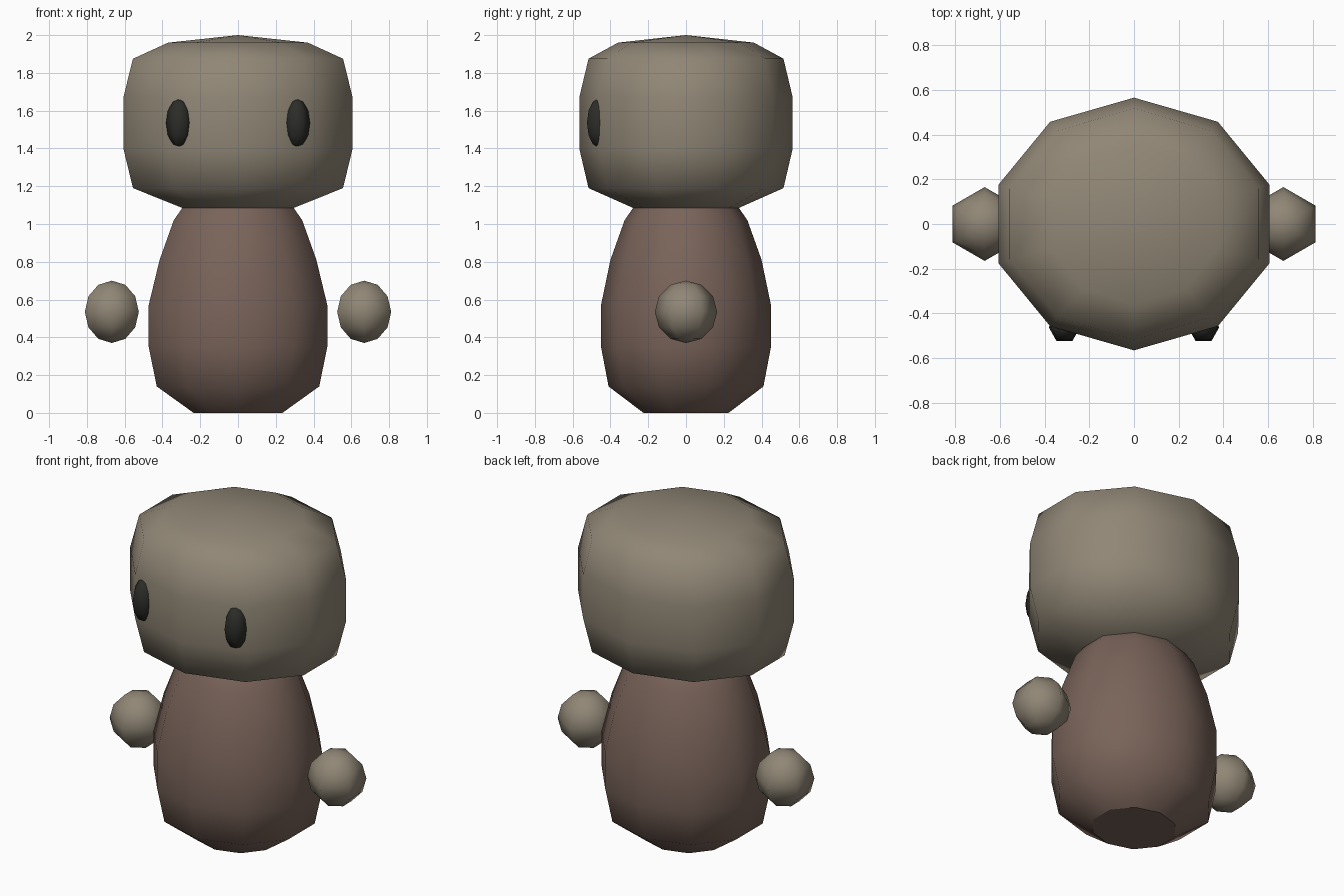
import bpy, bmesh
from math import cos, sin, pi, tau
from mathutils import Matrix

if "Cube" in bpy.data.objects:
    bpy.data.objects.remove(bpy.data.objects["Cube"])

SIDES = 10


def material(name, rgb):
    m = bpy.data.materials.new(name)
    m.diffuse_color = (*rgb, 1)
    m.use_nodes = True
    m.node_tree.nodes["Principled BSDF"].inputs["Base Color"].default_value = m.diffuse_color
    return m


def add_object(name, bm, mat):
    bmesh.ops.recalc_face_normals(bm, faces=bm.faces[:])
    me = bpy.data.meshes.new(name)
    bm.to_mesh(me)
    bm.free()
    me.materials.append(mat)
    ob = bpy.data.objects.new(name, me)
    bpy.context.collection.objects.link(ob)
    return ob


def oval_lathe(name, rings, mat, base=False, apex=None):
    """Ten-sided oval rings (x half-width, y half-depth, z) skinned together."""
    bm = bmesh.new()
    loops = []
    for hx, hy, z in rings:
        rx = hx / cos(pi / SIDES)
        loops.append([bm.verts.new((rx * sin(tau * i / SIDES),
                                    hy * cos(tau * i / SIDES), z))
                      for i in range(SIDES)])
    for a, b in zip(loops, loops[1:]):
        for i in range(SIDES):
            j = (i + 1) % SIDES
            bm.faces.new((a[i], a[j], b[j], b[i]))
    if apex is not None:
        tip = bm.verts.new((0, 0, apex))
        for i in range(SIDES):
            bm.faces.new((loops[-1][i], loops[-1][(i + 1) % SIDES], tip))
    for f in bm.faces:
        f.smooth = True
    if base:
        cap = bm.faces.new(loops[0])
        cap.smooth = False
        for e in cap.edges:
            e.smooth = False
    return add_object(name, bm, mat)


def ball(name, centre, radii, mat, turn=0):
    """Six-sided ellipsoid."""
    bm = bmesh.new()
    bmesh.ops.create_uvsphere(
        bm, u_segments=6, v_segments=6, radius=1,
        matrix=Matrix.Translation(centre) @ Matrix.Diagonal((*radii, 1))
        @ Matrix.Rotation(turn, 4, 'Z'))
    for f in bm.faces:
        f.smooth = True
    return add_object(name, bm, mat)


skin = material("skin", (0.28, 0.24, 0.18))
cloth = material("cloth", (0.19, 0.125, 0.10))
dark = material("dark", (0.025, 0.025, 0.022))

# egg-shaped body with a flat base, meeting the head at the neck ring
neck = (0.295, 0.28, 1.085)
oval_lathe("body", [(0.235, 0.225, 0.0), (0.43, 0.41, 0.14), (0.473, 0.45, 0.35),
                    (0.473, 0.45, 0.57), (0.415, 0.40, 0.81),
                    (0.34, 0.325, 1.02), neck], cloth, base=True)

# wide boxy head with a shallow pointed crown
oval_lathe("head", [neck, (0.556, 0.516, 1.19), (0.607, 0.565, 1.40),
                    (0.607, 0.565, 1.67), (0.556, 0.516, 1.875),
                    (0.37, 0.36, 1.96)], skin, apex=2.0)

# floating hands and eyes, one pair each
for side, s in (("left", 1), ("right", -1)):
    ball(side + "_hand", (s * 0.668, 0, 0.535), (0.165, 0.165, 0.165), skin)
    ball(side + "_eye", (s * 0.311, -0.462, 1.535), (0.07, 0.072, 0.13), dark, pi / 6)
